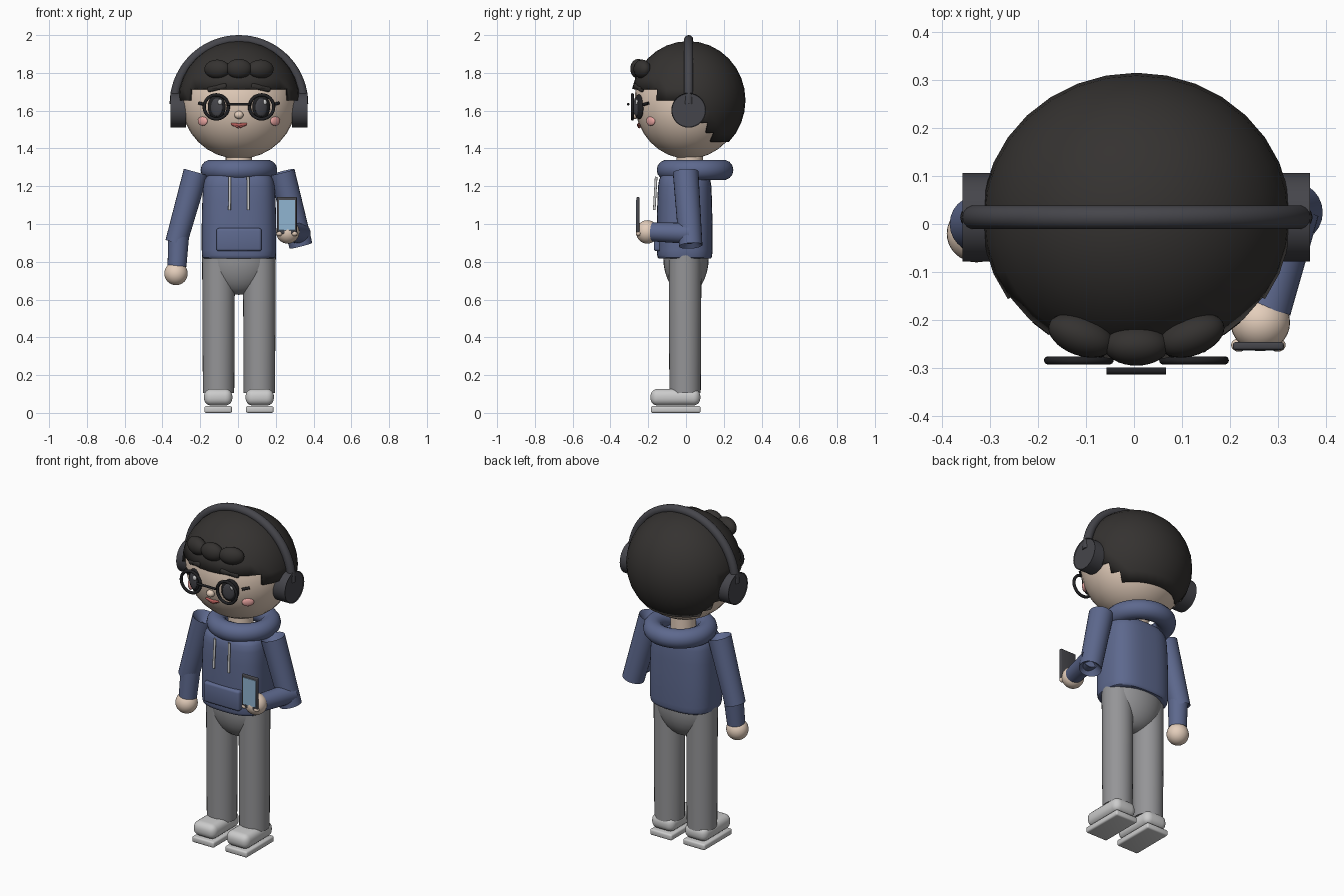
import bpy, bmesh
from math import sin, cos, pi, radians, atan2, degrees, sqrt
from mathutils import Vector, Matrix

if "Cube" in bpy.data.objects:
    bpy.data.objects.remove(bpy.data.objects["Cube"])

OX = 0.005  # the body axis sits slightly right of the bounding-box centre


def mat(name, r, g, b):
    m = bpy.data.materials.new(name)
    m.diffuse_color = (r, g, b, 1)
    m.use_nodes = True
    m.node_tree.nodes["Principled BSDF"].inputs["Base Color"].default_value = m.diffuse_color
    return m


SKIN = mat("skin", 0.78, 0.62, 0.50)
HAIR = mat("dark_hair", 0.035, 0.032, 0.03)
BLUE = mat("blue_cloth", 0.11, 0.14, 0.27)
TROUSER = mat("grey_cloth", 0.30, 0.30, 0.31)
BLACK = mat("black_plastic", 0.015, 0.015, 0.017)
CHARCOAL = mat("charcoal", 0.06, 0.06, 0.07)
PINK = mat("pink", 0.82, 0.38, 0.36)
RED = mat("lip", 0.5, 0.12, 0.11)
SCREEN = mat("screen", 0.28, 0.46, 0.64)


def finish(name, bm, m=None):
    bmesh.ops.recalc_face_normals(bm, faces=bm.faces)
    me = bpy.data.meshes.new(name)
    bm.to_mesh(me)
    bm.free()
    me.shade_smooth()
    me.set_sharp_from_angle(angle=radians(38))
    if m:
        me.materials.append(m)
    ob = bpy.data.objects.new(name, me)
    ob.location.x = OX
    bpy.context.collection.objects.link(ob)
    return ob


def ellipsoid(name, c, r, m=None, rot=0, seg=32, rings=16):
    bm = bmesh.new()
    bmesh.ops.create_uvsphere(bm, u_segments=seg, v_segments=rings, radius=1)
    bm.transform(Matrix.Translation(c) @ Matrix.Rotation(rot, 4, 'Z') @ Matrix.Diagonal((*r, 1)))
    return finish(name, bm, m)


def box(name, c, s, bevel, m=None, rot=None, seg=3):
    bm = bmesh.new()
    bmesh.ops.create_cube(bm, size=1)
    bm.transform(Matrix.Diagonal((*s, 1)))
    bmesh.ops.bevel(bm, geom=bm.edges[:], offset=bevel, segments=seg, profile=0.5, affect='EDGES')
    bm.transform(Matrix.Translation(c) @ (rot or Matrix.Identity(4)))
    return finish(name, bm, m)


def loft(name, rings, m=None):
    bm = bmesh.new()
    vs = [[bm.verts.new(p) for p in ring] for ring in rings]
    n = len(vs[0])
    for a, b in zip(vs, vs[1:]):
        for i in range(n):
            bm.faces.new((a[i], a[(i + 1) % n], b[(i + 1) % n], b[i]))
    bm.faces.new(vs[0])
    bm.faces.new(vs[-1])
    return finish(name, bm, m)


def limb(name, p, q, r1, r2, rnd, m=None, n=24):
    # tapered cylinder with ends rounded over by rnd
    p, q = Vector(p), Vector(q)
    L = (q - p).length
    rot = (q - p).to_track_quat('Z', 'Y')
    arc = [i * pi / 8 for i in range(5)]
    prof = [(rnd * (1 - sin(a)), r1 - rnd * (1 - cos(pi / 2 - a))) for a in arc]
    prof += [(L - rnd * (1 - sin(a)), r2 - rnd * (1 - cos(pi / 2 - a))) for a in reversed(arc)]
    return loft(name, [[p + rot @ Vector((r * cos(2 * pi * i / n), r * sin(2 * pi * i / n), t))
                        for i in range(n)] for t, r in prof], m)


def torus(name, c, major, minor, m, axis='Z'):
    bm = bmesh.new()
    N, M = 48, 14
    g = [[bm.verts.new(((major + minor * cos(2 * pi * j / M)) * cos(2 * pi * i / N),
                        (major + minor * cos(2 * pi * j / M)) * sin(2 * pi * i / N),
                        minor * sin(2 * pi * j / M))) for j in range(M)] for i in range(N)]
    for i in range(N):
        for j in range(M):
            k, l = (i + 1) % N, (j + 1) % M
            bm.faces.new((g[i][j], g[k][j], g[k][l], g[i][l]))
    if axis == 'Y':
        bm.transform(Matrix.Rotation(pi / 2, 4, 'X'))
    bm.transform(Matrix.Translation(c))
    return finish(name, bm, m)


# Head
HC, HR = Vector((0, 0.012, 1.65)), Vector((0.305, 0.285, 0.305))


def face(x, z, out=0.0):
    # point on the front of the head
    k = 1 - (x / HR.x) ** 2 - ((z - HC.z) / HR.z) ** 2
    return Vector((x, HC.y - HR.y * sqrt(k) - out, z))


ellipsoid("head", HC, HR, SKIN)
limb("neck", (0, 0.02, 1.2), (0, 0.02, 1.4), 0.07, 0.07, 0.005, SKIN)

# Hair cap: sphere faces removed below a stepped hairline
bm = bmesh.new()
bmesh.ops.create_uvsphere(bm, u_segments=32, v_segments=16, radius=1)


def hairline(phi):
    for limit, lat in ((56, 11.25), (96, 0), (113, -22.5), (124, -33.75)):
        if phi < limit:
            return lat
    return -45


gone = []
for f in bm.faces:
    c = f.calc_center_median()
    if degrees(atan2(c.z, sqrt(c.x ** 2 + c.y ** 2))) < hairline(degrees(atan2(abs(c.x), -c.y))):
        gone.append(f)
bmesh.ops.delete(bm, geom=gone, context='FACES')
bm.transform(Matrix.Translation((0, 0.012, 1.655)) @ Matrix.Diagonal((0.322, 0.303, 0.313, 1)))
hair = finish("hair_cap", bm, HAIR)
sol = hair.modifiers.new("thickness", 'SOLIDIFY')
sol.thickness = 0.02
sol.offset = -1
ellipsoid("curl_middle", (0, -0.253, 1.822), (0.068, 0.042, 0.052), HAIR)

# Headphone band
loft("headphone_band", [[((0.342 + 0.025 * cos(b)) * cos(a), 0.014 + 0.025 * sin(b),
                          1.635 + (0.34 + 0.025 * cos(b)) * sin(a))
                         for b in (2 * pi * j / 14 for j in range(14))]
                        for a in (pi * i / 36 for i in range(37))], CHARCOAL)

# Mirrored head details
for s, side in ((-1, "left"), (1, "right")):
    ellipsoid("curl_" + side, (s * 0.115, -0.232, 1.82), (0.071, 0.042, 0.05), HAIR, s * radians(20))
    limb("headphone_cup_" + side, (s * 0.28, 0.014, 1.602), (s * 0.362, 0.014, 1.602),
         0.092, 0.092, 0.004, CHARCOAL, 32)
    rot = Matrix.Rotation(s * radians(22), 4, 'Z') @ Matrix.Rotation(s * radians(12), 4, 'Y')
    box("brow_" + side, face(s * 0.115, 1.722, 0.006), (0.11, 0.025, 0.028), 0.01, HAIR, rot)
    ellipsoid("eye_" + side, face(s * 0.118, 1.62), (0.05, 0.02, 0.066), BLACK, s * radians(22))
    ellipsoid("iris_" + side, face(s * 0.118, 1.618, 0.014), (0.034, 0.01, 0.048), CHARCOAL, s * radians(22))
    ellipsoid("eye_glint_" + side, face(s * 0.118 + 0.018, 1.645, 0.017), (0.012, 0.008, 0.015), None, 0, 16, 8)
    ellipsoid("cheek_" + side, face(s * 0.192, 1.545), (0.033, 0.012, 0.025), PINK, s * radians(42))
    torus("glasses_rim_" + side, (s * 0.12, -0.284, 1.62), 0.064, 0.0085, BLACK, 'Y')
    limb("glasses_arm_" + side, face(s * 0.178, 1.632, 0.006), face(s * 0.212, 1.64, 0.006),
         0.008, 0.008, 0.004, BLACK, 12)
    # lips as two slanting strokes per side
    limb("upper_lip_" + side, face(0, 1.524, 0.003), face(s * 0.042, 1.53, 0.003), 0.009, 0.006, 0.004, RED, 12)
    limb("lower_lip_" + side, face(0, 1.515, 0.003), face(s * 0.04, 1.528, 0.003), 0.009, 0.005, 0.004, RED, 12)
limb("glasses_bridge", (-0.062, -0.306, 1.634), (0.062, -0.306, 1.634), 0.007, 0.007, 0.003, BLACK, 12)
ellipsoid("nose", face(0, 1.577, 0.004), (0.024, 0.022, 0.021), SKIN)

# Hooded top
def oval(z, k, n=48, e=0.72):
    pts = []
    for i in range(n):
        c, s_ = cos(2 * pi * i / n), sin(2 * pi * i / n)
        pts.append((0.197 * k * abs(c) ** e * (1 if c > 0 else -1),
                    -0.007 + 0.147 * k * abs(s_) ** e * (1 if s_ > 0 else -1), z))
    return pts


loft("torso", [oval(z, k) for z, k in ((0.818, 0.94), (0.822, 0.97), (0.835, 0.99), (0.86, 1), (1.0, 1),
                                       (1.12, 0.985), (1.2, 0.96), (1.235, 0.92), (1.255, 0.85), (1.262, 0.76))], BLUE)
torus("hood_roll", (0, 0.048, 1.286), 0.148, 0.055, BLUE)
box("front_pocket", (0, -0.145, 0.917), (0.24, 0.05, 0.122), 0.014, BLUE)
for s, side in ((-1, "left"), (1, "right")):
    limb("drawstring_" + side, (s * 0.048, -0.158, 1.25), (s * 0.05, -0.168, 1.075), 0.007, 0.007, 0.004, None, 12)

# Arms: one hanging, one bent to hold the phone
limb("upper_arm_left", (-0.228, 0, 1.275), (-0.333, 0, 0.90), 0.066, 0.058, 0.05, BLUE)
limb("forearm_left", (-0.318, 0, 0.96), (-0.328, -0.015, 0.775), 0.056, 0.05, 0.008, BLUE)
ellipsoid("hand_left", (-0.333, -0.02, 0.738), (0.062, 0.06, 0.062), SKIN)
limb("upper_arm_right", (0.228, -0.002, 1.275), (0.328, 0.025, 0.885), 0.068, 0.062, 0.052, BLUE)
limb("forearm_right", (0.325, 0.03, 0.95), (0.272, -0.178, 0.958), 0.056, 0.05, 0.008, BLUE)
ellipsoid("hand_right", (0.258, -0.205, 0.958), (0.062, 0.06, 0.062), SKIN)
box("phone", (0.254, -0.254, 1.045), (0.106, 0.016, 0.196), 0.005, CHARCOAL)
box("phone_screen", (0.254, -0.2605, 1.047), (0.086, 0.006, 0.162), 0.001, SCREEN, None, 1)
for s, side in ((-1, "left"), (1, "right")):
    ellipsoid("fingertip_" + side, (0.254 + s * 0.04, -0.252, 0.95), (0.017, 0.014, 0.014), SKIN, 0, 16, 8)

# Trousers and shoes
ellipsoid("hips", (0, 0, 0.82), (0.178, 0.12, 0.195), TROUSER)
for s, side in ((-1, "left"), (1, "right")):
    limb("leg_" + side, (s * 0.108, -0.005, 0.84), (s * 0.108, -0.005, 0.105), 0.087, 0.083, 0.02, TROUSER, 32)
    box("shoe_" + side, (s * 0.11, -0.056, 0.083), (0.15, 0.264, 0.088), 0.038, None, None, 5)
    box("sole_" + side, (s * 0.11, -0.054, 0.018), (0.146, 0.264, 0.036), 0.01)
